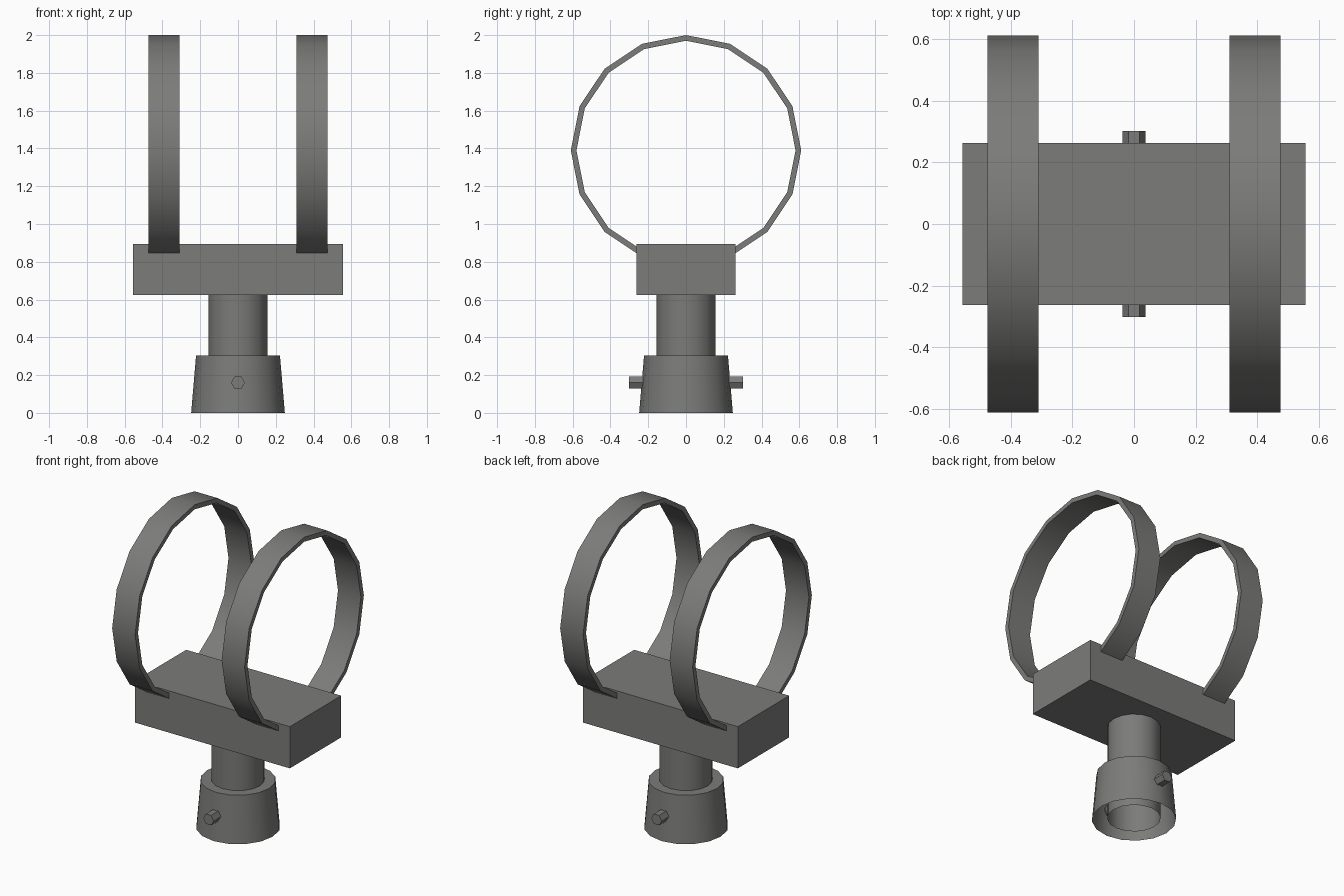
import bpy
import bmesh
import math
from mathutils import Matrix

cube = bpy.data.objects.get("Cube")
if cube:
    bpy.data.objects.remove(cube, do_unlink=True)

grey = bpy.data.materials.new("dark_grey_metal")
grey.use_nodes = True
colour = (0.2, 0.2, 0.195, 1)
grey.diffuse_color = colour
grey.node_tree.nodes["Principled BSDF"].inputs["Base Color"].default_value = colour


def finish(name, bm, smooth=True):
    mesh = bpy.data.meshes.new(name)
    bm.to_mesh(mesh)
    bm.free()
    mesh.materials.append(grey)
    obj = bpy.data.objects.new(name, mesh)
    bpy.context.collection.objects.link(obj)
    if smooth:
        bpy.ops.object.select_all(action="DESELECT")
        obj.select_set(True)
        bpy.context.view_layer.objects.active = obj
        bpy.ops.object.shade_smooth_by_angle(angle=math.radians(35))
    return obj


def lathe(name, profile, sides, closed=False, matrix=Matrix()):
    """Spin (radius, height) points about z, then place with a matrix."""
    bm = bmesh.new()
    loops = [[bm.verts.new((r * math.cos(a), r * math.sin(a), h))
              for a in (math.tau * i / sides for i in range(sides))]
             for r, h in profile]
    pairs = list(zip(loops, loops[1:]))
    if closed:
        pairs.append((loops[-1], loops[0]))
    for low, high in pairs:
        for i in range(sides):
            j = (i + 1) % sides
            bm.faces.new((low[i], low[j], high[j], high[i]))
    bm.transform(matrix)
    return finish(name, bm)


# Socket collar, open underneath, with a flat shoulder on top
lathe("socket_collar", [(0.248, 0), (0.222, 0.305), (0.157, 0.305)], 16)

# Hollow post running from the socket up to the block
lathe("post", [(0.157, 0.01), (0.157, 0.63)], 16)

# Mounting block
bm = bmesh.new()
bmesh.ops.create_cube(bm, size=1)
bm.transform(Matrix.Translation((0, 0, 0.76)) @ Matrix.Diagonal((1.11, 0.525, 0.27, 1)))
finish("mounting_block", bm, smooth=False)

for side, s in (("left", 1), ("right", -1)):
    # Clamp band standing upright in the block
    place = Matrix.Translation((s * 0.392, 0, 1.39)) @ Matrix.Rotation(math.pi / 2, 4, "Y")
    lathe(side + "_clamp_band",
          [(0.61, -0.082), (0.61, 0.082), (0.58, 0.082), (0.58, -0.082)],
          16, closed=True, matrix=place)

for end, s in (("front", -1), ("back", 1)):
    # Hexagonal set screw in the collar
    bm = bmesh.new()
    bmesh.ops.create_cone(bm, cap_ends=True, segments=6, radius1=0.037,
                          radius2=0.037, depth=0.08)
    bm.transform(Matrix.Translation((0, s * 0.262, 0.16))
                 @ Matrix.Rotation(math.pi / 2, 4, "X")
                 @ Matrix.Rotation(math.pi / 6 if abs(bm.verts[:][0].co.x) < 0.01 else 0, 4, "Z"))
    finish(end + "_set_screw", bm, smooth=False)
